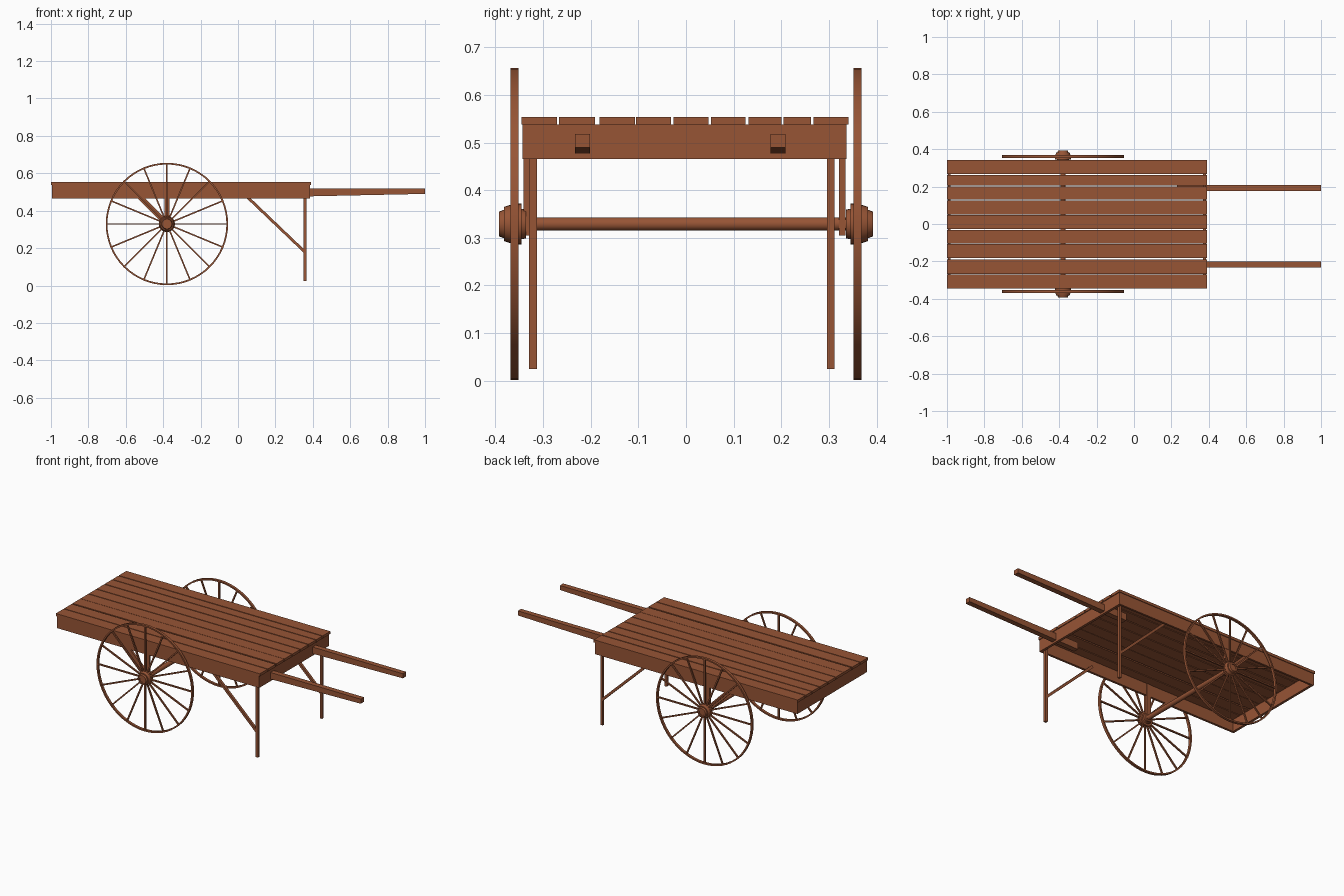
import bpy, bmesh, math
from mathutils import Vector, Matrix

cube = bpy.data.objects.get("Cube")
if cube:
    bpy.data.objects.remove(cube)

wood = bpy.data.materials.new("brown wood")
wood.use_nodes = True
colour = (0.31, 0.09, 0.036, 1)
wood.diffuse_color = colour
wood.node_tree.nodes["Principled BSDF"].inputs["Base Color"].default_value = colour


def finish(name, bm, smooth=False):
    bmesh.ops.recalc_face_normals(bm, faces=bm.faces)
    mesh = bpy.data.meshes.new(name)
    bm.to_mesh(mesh)
    bm.free()
    mesh.materials.append(wood)
    ob = bpy.data.objects.new(name, mesh)
    bpy.context.collection.objects.link(ob)
    if smooth:
        bpy.ops.object.select_all(action="DESELECT")
        ob.select_set(True)
        bpy.context.view_layer.objects.active = ob
        bpy.ops.object.shade_smooth_by_angle(angle=math.radians(35))
    return ob


def prism(name, outline, y0, y1):
    """Extrude an x-z outline from y0 to y1."""
    bm = bmesh.new()
    face = bm.faces.new([bm.verts.new((x, y0, z)) for x, z in outline])
    out = bmesh.ops.extrude_face_region(bm, geom=[face])
    verts = [g for g in out["geom"] if isinstance(g, bmesh.types.BMVert)]
    bmesh.ops.translate(bm, verts=verts, vec=(0, y1 - y0, 0))
    return finish(name, bm)


def box(name, x0, x1, y0, y1, z0, z1):
    return prism(name, [(x0, z0), (x1, z0), (x1, z1), (x0, z1)], y0, y1)


def beam(name, a, b, width, y0, y1):
    """Straight bar between two x-z points."""
    a, b = Vector(a), Vector(b)
    d = (b - a).normalized()
    n = Vector((-d.y, d.x)) * width / 2
    return prism(name, [a - n, b - n, b + n, a + n], y0, y1)


def lathe(name, profile, steps, closed=False):
    """Turn (radius, y) points about the axle line."""
    bm = bmesh.new()
    verts = [bm.verts.new((r, y, 0)) for r, y in profile]
    edges = [bm.edges.new(p) for p in zip(verts, verts[1:])]
    if closed:
        edges.append(bm.edges.new((verts[-1], verts[0])))
    bmesh.ops.spin(bm, geom=verts + edges, cent=(0, 0, 0), axis=(0, 1, 0),
                   angle=math.tau, steps=steps)
    bmesh.ops.remove_doubles(bm, verts=bm.verts, dist=1e-5)
    bmesh.ops.translate(bm, verts=bm.verts, vec=(AXLE_X, 0, AXLE_Z))
    return finish(name, bm, True)


AXLE_X, AXLE_Z, RADIUS = -0.38, 0.329, 0.327
LEFT, RIGHT = 0.337, -0.343
BOTTOM, DECK, TOP = 0.465, 0.538, 0.554

# Deck planks
planks = [(-0.345, -0.271), (-0.266, -0.191), (-0.182, -0.107),
          (-0.105, -0.031), (-0.026, 0.047), (0.052, 0.125),
          (0.131, 0.200), (0.205, 0.262), (0.268, 0.341)]
for i, (y0, y1) in enumerate(planks):
    box(f"deck_plank_{i + 1}", -1, 0.39, y0, y1, DECK, TOP)

# Frame boards
box("right_side_board", -0.995, 0.385, RIGHT, RIGHT + 0.014, BOTTOM, DECK)
box("left_side_board", -0.995, 0.385, LEFT - 0.012, LEFT, BOTTOM, DECK)
for name, x in (("rear_end_board", -0.995), ("handle_end_board", 0.37)):
    box(name, x, x + 0.015, RIGHT + 0.014, LEFT - 0.012, BOTTOM, DECK)

# Handles, tapered underneath toward the grip
for side, y in (("right", -0.233), ("left", 0.177)):
    prism(f"{side}_handle",
          [(0.23, 0.475), (0.385, 0.477), (1, 0.49), (1, 0.518), (0.23, 0.518)],
          y, y + 0.032)

# Legs and their diagonal struts
for side, y in (("right", -0.329), ("left", 0.296)):
    box(f"{side}_leg", 0.35, 0.366, y, y + 0.016, 0.025, DECK)
    beam(f"{side}_leg_strut", (0.03, 0.492), (0.357, 0.18), 0.015, y, y + 0.016)

# Axle and the braces hanging it under the frame
lathe("axle", [(0, -0.352), (0.014, -0.352), (0.014, 0.352), (0, 0.352)], 20)
for side, y in (("right", -0.341), ("left", 0.321)):
    box(f"{side}_axle_post", AXLE_X - 0.014, AXLE_X + 0.014, y, y + 0.014, 0.305, DECK)
    beam(f"{side}_axle_brace", (AXLE_X, AXLE_Z), (AXLE_X - 0.19, 0.52), 0.028, y, y + 0.014)

# Wheels
for side, s in (("right", -1), ("left", 1)):
    mid = 0.36 * s
    rim = [(RADIUS - 0.009, mid - 0.008), (RADIUS, mid - 0.008),
           (RADIUS, mid + 0.008), (RADIUS - 0.009, mid + 0.008)]
    lathe(f"{side}_wheel_rim", rim, 64, True)
    hub = [(0, 0.335), (0.03, 0.336), (0.032, 0.345), (0.043, 0.345),
           (0.043, 0.352), (0.04, 0.37), (0.036, 0.382), (0.03, 0.382),
           (0.026, 0.392), (0.017, 0.392), (0.017, 0.387), (0, 0.387)]
    lathe(f"{side}_wheel_hub", [(r, y * s) for r, y in hub], 24)

    # Sixteen spokes in one mesh
    bm = bmesh.new()
    for k in range(16):
        turn = Matrix.Rotation(math.tau * k / 16, 4, "Y")
        place = (Matrix.Translation((AXLE_X, mid, AXLE_Z)) @ turn
                 @ Matrix.Translation((0.175, 0, 0))
                 @ Matrix.Diagonal((0.292, 0.009, 0.008, 1)))
        bmesh.ops.create_cube(bm, size=1, matrix=place)
    finish(f"{side}_wheel_spokes", bm)
